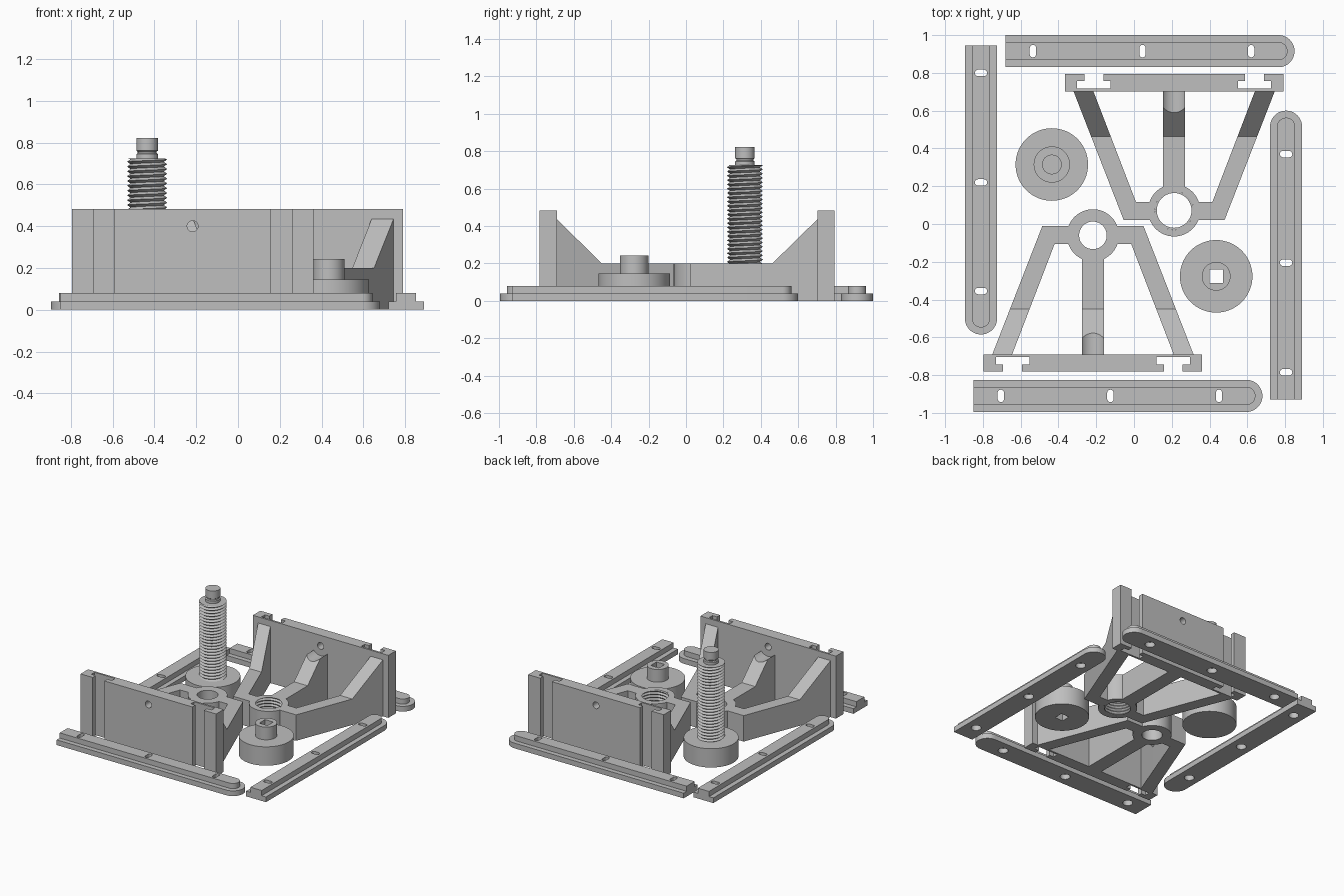
import bpy, bmesh, math
from mathutils import Matrix

if "Cube" in bpy.data.objects:
    bpy.data.objects.remove(bpy.data.objects["Cube"])

COLOR = (0.52, 0.52, 0.52, 1)
grey = bpy.data.materials.new("light grey")
grey.use_nodes = True
grey.diffuse_color = COLOR
grey.node_tree.nodes["Principled BSDF"].inputs["Base Color"].default_value = COLOR


def finish(name, bm, normals=True):
    if normals:
        bmesh.ops.recalc_face_normals(bm, faces=bm.faces)
    mesh = bpy.data.meshes.new(name)
    bm.to_mesh(mesh)
    bm.free()
    mesh.materials.append(grey)
    obj = bpy.data.objects.new(name, mesh)
    bpy.context.collection.objects.link(obj)
    return obj


def smooth(obj):
    bpy.ops.object.select_all(action='DESELECT')
    obj.select_set(True)
    bpy.context.view_layer.objects.active = obj
    bpy.ops.object.shade_smooth_by_angle(angle=math.radians(30))
    return obj


def prism(name, outline, z0, z1):
    bm = bmesh.new()
    face = bm.faces.new([bm.verts.new((x, y, z0)) for x, y in outline])
    top = bmesh.ops.extrude_face_region(bm, geom=[face])["geom"]
    bmesh.ops.translate(bm, vec=(0, 0, z1 - z0),
                        verts=[v for v in top if isinstance(v, bmesh.types.BMVert)])
    return finish(name, bm)


def arc(cx, cy, r, a0, a1, n):
    return [(cx + r * math.cos(math.radians(a0 + (a1 - a0) * i / n)),
             cy + r * math.sin(math.radians(a0 + (a1 - a0) * i / n))) for i in range(n + 1)]


def lathe(name, profile, n=64, closed=False):
    # Revolve (radius, height) points about the z axis
    bm = bmesh.new()
    pts = [bm.verts.new((r, 0, z)) for r, z in profile]
    loop = pts + pts[:1] if closed else pts
    edges = [bm.edges.new(pair) for pair in zip(loop, loop[1:])]
    bmesh.ops.spin(bm, geom=pts + edges, cent=(0, 0, 0), axis=(0, 0, 1),
                   angle=math.tau, steps=n)
    bmesh.ops.remove_doubles(bm, verts=bm.verts, dist=1e-5)
    return smooth(finish(name, bm))


def thread(name, r_in, r_out, z0, z1, pitch, inward=False, n=48):
    # Helical zigzag wall, clipped flat at both ends
    bm = bmesh.new()
    rows = 2 * int((z1 - z0) / pitch + 3)
    grid = []
    for j in range(rows):
        r = r_out if j % 2 else r_in
        grid.append([bm.verts.new((r * math.cos(math.tau * i / n), r * math.sin(math.tau * i / n),
                     min(z1, max(z0, z0 + pitch * (j / 2 - 1.5 + i / n))))) for i in range(n + 1)])
    for a, b in zip(grid, grid[1:]):
        for i in range(n):
            quad = [a[i], a[i + 1], b[i + 1], b[i]]
            bm.faces.new(quad[::-1] if inward else quad)
    bmesh.ops.remove_doubles(bm, verts=bm.verts, dist=1e-5)
    return finish(name, bm, normals=False)


def cut(obj, *cutters):
    for c in cutters:
        mod = obj.modifiers.new("cut", 'BOOLEAN')
        mod.object, mod.operation, mod.solver = c, 'DIFFERENCE', 'EXACT'
    bpy.context.view_layer.update()
    result = bpy.data.meshes.new_from_object(obj.evaluated_get(bpy.context.evaluated_depsgraph_get()))
    obj.modifiers.clear()
    obj.data = result
    for c in cutters:
        bpy.data.objects.remove(c)
    return obj


def place(obj, name, x, y, turn):
    # Second instance sharing the same mesh
    copy = obj.copy()
    copy.name = name
    copy.matrix_world = Matrix.Translation((x, y, 0)) @ Matrix.Rotation(turn, 4, 'Z')
    bpy.context.collection.objects.link(copy)


# Rails: wide base with round screw recesses, narrow top with slots
SLOTS = (0.145, 0.725, 1.30)


def rail_outline(half):
    return [(0, -half)] + arc(1.445, 0, half, -90, 90, 24) + [(0, half)]


rail_base = cut(prism("rail_base", rail_outline(0.085), 0, 0.04),
                *[prism("cutter", arc(x, 0, 0.036, 0, 345, 23), -0.1, 0.1) for x in SLOTS])
rail_top = cut(prism("rail_top", rail_outline(0.048), 0.04, 0.08),
               *[prism("cutter", arc(x, 0.016, 0.017, 0, 180, 8) + arc(x, -0.016, 0.017, 180, 360, 8),
                       -0.1, 0.1) for x in SLOTS])
for side, x, y, turn in (("back", -0.68, 0.915, 0), ("front", -0.85, -0.91, 0),
                         ("right", -0.81, 0.945, -90), ("left", 0.805, -0.93, 90)):
    for part in (rail_base, rail_top):
        place(smooth(part), side + "_" + part.name, x, y, math.radians(turn))
for part in (rail_base, rail_top):
    bpy.data.objects.remove(part)

# Brackets, drawn about the centre of the ring
SLOPE_Y, PLATE_Y, BACK_Y = -0.39, -0.63, -0.722


def height(y):
    return 0.2 + max(0, SLOPE_Y - y) * 0.98


def strut(name, stations):
    # Loft through pairs of plan points, top following the slope
    bm = bmesh.new()
    rings = []
    for (ax, ay), (bx, by) in stations:
        rings.append([bm.verts.new(p) for p in ((ax, ay, 0), (bx, by, 0),
                                                (bx, by, height(by)), (ax, ay, height(ay)))])
    for a, b in zip(rings, rings[1:]):
        for i in range(4):
            bm.faces.new((a[i], a[i - 1], b[i - 1], b[i]))
    bm.faces.new(rings[0])
    bm.faces.new(rings[-1])
    return finish(name, bm)


def leg(name, s):
    pairs = [((0.12, 0.05), (0.12, -0.045)), ((0.2675, 0.05), (0.2025, -0.045)),
             ((0.439, SLOPE_Y), (0.335, SLOPE_Y)), ((0.5325, PLATE_Y), (0.4275, PLATE_Y))]
    return strut(name, [[(s * x, y) for x, y in p] for p in pairs])


def lying_cylinder(r, y0, y1):
    c = prism("cutter", arc(0, 0, r, 0, 352.5, 47), y0, y1)
    c.data.transform(Matrix.Translation((0, 0, 0.4)) @ Matrix.Rotation(math.radians(-90), 4, 'X'))
    return c


# Plate with two open T-slots and a small screw hole
t_slot = [(-0.05, BACK_Y), (-0.05, -0.685), (-0.088, -0.685), (-0.088, -0.645),
          (0.088, -0.645), (0.088, -0.685), (0.05, -0.685), (0.05, BACK_Y)]
plate_outline = [(0.578, BACK_Y), (0.578, PLATE_Y), (-0.578, PLATE_Y), (-0.578, BACK_Y)]
for cx in (-0.425, 0.425):
    plate_outline += [(cx + x, y) for x, y in t_slot]
plate = cut(prism("plate", plate_outline, 0, 0.482), lying_cylinder(0.026, -0.9, -0.5))

# Middle rib, scooped below the screw hole
rib = strut("middle_rib", [((-0.058, y), (0.058, y)) for y in (-0.115, SLOPE_Y, PLATE_Y)])
rib = cut(rib, lying_cylinder(0.075, -0.8, -0.4))
parts = [plate, smooth(rib), leg("right_leg", -1), leg("left_leg", 1)]
for side, x, y, turn in (("front", -0.2175, -0.06, 0), ("back", 0.2125, 0.072, math.pi)):
    for part in parts:
        place(part, side + "_" + part.name, x, y, turn)
for part in parts:
    bpy.data.objects.remove(part)

# Plain front ring and threaded back ring
front_ring = lathe("front_ring", [(0.073, 0), (0.138, 0), (0.138, 0.2), (0.073, 0.2)], closed=True)
front_ring.location = (-0.2175, -0.06, 0)
back_ring = lathe("back_ring", [(0.103, 0), (0.138, 0), (0.138, 0.2), (0.103, 0.2)], closed=True)
back_thread = thread("back_ring_thread", 0.092, 0.103, 0, 0.2, 0.023, inward=True)
for part in (back_ring, back_thread):
    part.location = (0.2125, 0.072, 0)

# Clamp screw with foot, thread and grooved tip
screw = lathe("clamp_screw", [(0, 0), (0.192, 0), (0.192, 0.145), (0.08, 0.145), (0.08, 0.725),
                              (0.052, 0.725), (0.052, 0.745), (0.045, 0.75), (0.045, 0.757),
                              (0.052, 0.762), (0.052, 0.822), (0, 0.822)])
screw_thread = thread("clamp_screw_thread", 0.08, 0.096, 0.145, 0.725, 0.023)
for part in (screw, screw_thread):
    part.location = (-0.435, 0.315, 0)

# Knob with a square through hole
knob = lathe("knob", [(0, 0), (0.192, 0), (0.192, 0.145), (0.076, 0.145), (0.076, 0.243), (0, 0.243)])
h = 0.035
cut(knob, prism("cutter", [(-h, -h), (h, -h), (h, h), (-h, h)], -0.1, 0.4))
smooth(knob).location = (0.435, -0.277, 0)
